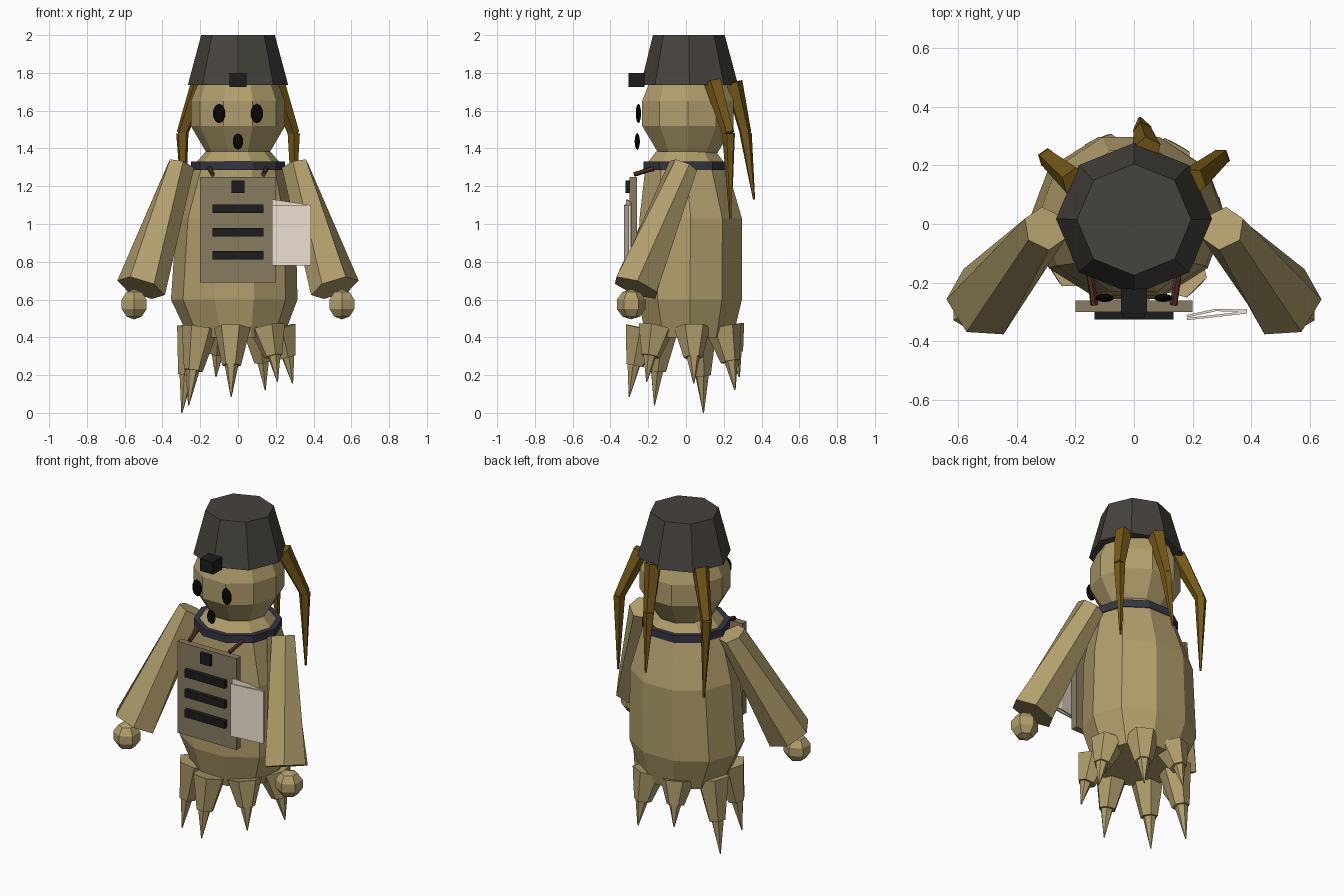
import bpy, bmesh
from math import sin, cos, pi, radians
from mathutils import Vector

if "Cube" in bpy.data.objects:
    bpy.data.objects.remove(bpy.data.objects["Cube"])


def material(name, rgb):
    m = bpy.data.materials.new(name)
    m.diffuse_color = (*rgb, 1)
    m.use_nodes = True
    m.node_tree.nodes["Principled BSDF"].inputs["Base Color"].default_value = m.diffuse_color
    return m


SKIN = material("tan_skin", (0.44, 0.345, 0.15))
HAT = material("dark_grey", (0.062, 0.056, 0.047))
BLACK = material("black", (0.012, 0.012, 0.012))
EYE = material("eye_black", (0.002, 0.002, 0.002))
BOARD = material("board_brown", (0.25, 0.2, 0.115))
HAIR = material("hair_brown", (0.18, 0.1, 0.008))
COLLAR = material("collar_navy", (0.035, 0.037, 0.055))
PAPER = material("paper", (0.88, 0.78, 0.66))
STRAP = material("strap_brown", (0.1, 0.035, 0.02))


def finish(bm, name, mat):
    bmesh.ops.recalc_face_normals(bm, faces=bm.faces[:])
    me = bpy.data.meshes.new(name)
    bm.to_mesh(me)
    bm.free()
    me.materials.append(mat)
    ob = bpy.data.objects.new(name, me)
    bpy.context.collection.objects.link(ob)
    return ob


def skin_rings(name, rings, mat):
    """Closed surface through a list of point rings."""
    bm = bmesh.new()
    vs = [[bm.verts.new(p) for p in r] for r in rings]
    n = len(vs[0])
    for a, b in zip(vs, vs[1:]):
        for i in range(n):
            j = (i + 1) % n
            bm.faces.new((a[i], a[j], b[j], b[i]))
    bm.faces.new(vs[0][::-1])
    bm.faces.new(vs[-1])
    return finish(bm, name, mat)


def lathe(name, profile, n, mat, phase=0.0):
    """profile: (z, x radius, y radius, x centre, y centre)"""
    rings = [[(cx + rx * cos(phase + 2 * pi * i / n), cy + ry * sin(phase + 2 * pi * i / n), z)
              for i in range(n)] for z, rx, ry, cx, cy in profile]
    return skin_rings(name, rings, mat)


def limb(name, points, radii, n, mat):
    """Tapered faceted tube along a path."""
    pts = [Vector(p) for p in points]
    rings = []
    for k, (p, r) in enumerate(zip(pts, radii)):
        d = (pts[min(k + 1, len(pts) - 1)] - pts[max(k - 1, 0)]).normalized()
        u = Vector((-p.y, p.x, 0))
        u = (u - d * u.dot(d)).normalized()
        w = d.cross(u)
        rings.append([p + r * (u * cos(2 * pi * i / n) + w * sin(2 * pi * i / n))
                      for i in range(n)])
    return skin_rings(name, rings, mat)


def box(name, lo, hi, mat):
    bm = bmesh.new()
    bmesh.ops.create_cube(bm, size=1)
    for v in bm.verts:
        v.co = [(a + b) / 2 + c * (b - a) for a, b, c in zip(lo, hi, v.co)]
    return finish(bm, name, mat)


def ball(name, centre, radii, seg, rings, mat, axis_y=False):
    bm = bmesh.new()
    bmesh.ops.create_uvsphere(bm, u_segments=seg, v_segments=rings, radius=1)
    for v in bm.verts:
        x, y, z = v.co
        if axis_y:
            y, z = z, y
        v.co = [c + r * q for c, r, q in zip(centre, radii, (x, y, z))]
    return finish(bm, name, mat)


# Body, head, collar and hat
lathe("body", [(0.40, 0.25, 0.24, -0.01, 0.02), (0.60, 0.335, 0.29, -0.02, 0.02),
               (1.03, 0.315, 0.285, -0.01, 0.025), (1.31, 0.235, 0.225, 0, 0.0),
               (1.385, 0.17, 0.165, 0, 0.0)], 10, SKIN)
lathe("head", [(1.37, 0.16, 0.16, 0, 0.01), (1.40, 0.18, 0.18, 0, 0.01),
               (1.52, 0.25, 0.255, 0, 0.01), (1.65, 0.25, 0.255, 0, 0.01),
               (1.76, 0.205, 0.21, 0, 0.01), (1.82, 0.1, 0.1, 0, 0.01)], 10, SKIN)
lathe("collar", [(1.285, 0.25, 0.237, 0, 0.0), (1.33, 0.25, 0.237, 0, 0.0)], 10, COLLAR)
lathe("hat", [(1.735, 0.266, 0.258, 0, 0.018), (2.0, 0.195, 0.19, 0, 0.015)], 8, HAT)
box("hat_badge", (-0.045, -0.305, 1.725), (0.045, -0.22, 1.80), BLACK)

# Face
for side, s in (("left", -1), ("right", 1)):
    ball(f"eye_{side}", (s * 0.1, -0.252, 1.585), (0.033, 0.014, 0.052), 10, 6, EYE, True)
ball("mouth", (0, -0.258, 1.437), (0.028, 0.014, 0.044), 10, 6, EYE, True)

# Arms, hands and chest straps
for side, s in (("left", -1), ("right", 1)):
    limb(f"arm_{side}", [(s * 0.302, -0.015, 1.308), (s * 0.513, -0.265, 0.662)],
         [0.078, 0.132], 6, SKIN)
    ball(f"hand_{side}", (s * 0.55, -0.29, 0.575), (0.08, 0.08, 0.08), 6, 5, SKIN)
    limb(f"strap_{side}", [(s * 0.15, -0.17, 1.295), (s * 0.135, -0.275, 1.262)],
         [0.013, 0.013], 6, STRAP)

# Chest board with slots and button
box("chest_board", (-0.2, -0.30, 0.69), (0.2, -0.26, 1.25), BOARD)
for i, z in enumerate((1.08, 0.957, 0.835)):
    box(f"slot_{i}", (-0.135, -0.325, z - 0.023), (0.135, -0.295, z + 0.023), BLACK)
box("button", (-0.035, -0.32, 1.165), (0.035, -0.295, 1.23), BLACK)


def page(name, plan, z0, lean):
    """Thin sheet; lean raises the inner edge."""
    bm = bmesh.new()
    cols = [(bm.verts.new((x, y, z0)), bm.verts.new((x, y, 1.10 + lean * (0.385 - x))))
            for x, y in plan]
    for a, b in zip(cols, cols[1:]):
        bm.faces.new((a[0], b[0], b[1], a[1]))
    ob = finish(bm, name, PAPER)
    mod = ob.modifiers.new("thickness", "SOLIDIFY")
    mod.thickness = 0.008
    mod.offset = 0


page("front_page", [(0.18, -0.324), (0.385, -0.301)], 0.78, 0)
page("back_page", [(0.18, -0.314), (0.28, -0.293), (0.385, -0.296)], 0.785, 0.15)

# Hair strands: base, bend, tip, each in two pieces so the bend stays sharp
strands = {
    "left": [(-0.20, 0.145, 1.75), (-0.295, 0.225, 1.48), (-0.285, 0.235, 1.01)],
    "right": [(0.20, 0.145, 1.75), (0.295, 0.225, 1.48), (0.295, 0.235, 1.03)],
    "back": [(0.045, 0.25, 1.75), (0.03, 0.315, 1.48), (0.02, 0.36, 1.13)],
}
for key, (base, bend, tip) in strands.items():
    limb(f"hair_upper_{key}", [base, bend], [0.05, 0.032], 5, HAIR)
    limb(f"hair_lower_{key}", [bend, tip], [0.034, 0.006], 5, HAIR)

# Seven tapering legs in a ring, each an upper cone and a pointed claw
tips = (0.085, 0.165, 0.155, 0.12, 0.19, 0.0, 0.04)
for i, tip in enumerate(tips):
    a = radians(-95 + i * 360 / 7)
    mid = 0.2 + 0.6 * tip

    def at(r, z):
        return (r * cos(a) - 0.01, r * sin(a), z)

    limb(f"leg_{i}", [at(0.23, 0.45), at(0.272, mid)], [0.097, 0.05], 6, SKIN)
    limb(f"claw_{i}", [at(0.27, mid + 0.05), at(0.302, tip)], [0.046, 0.003], 6, SKIN)
